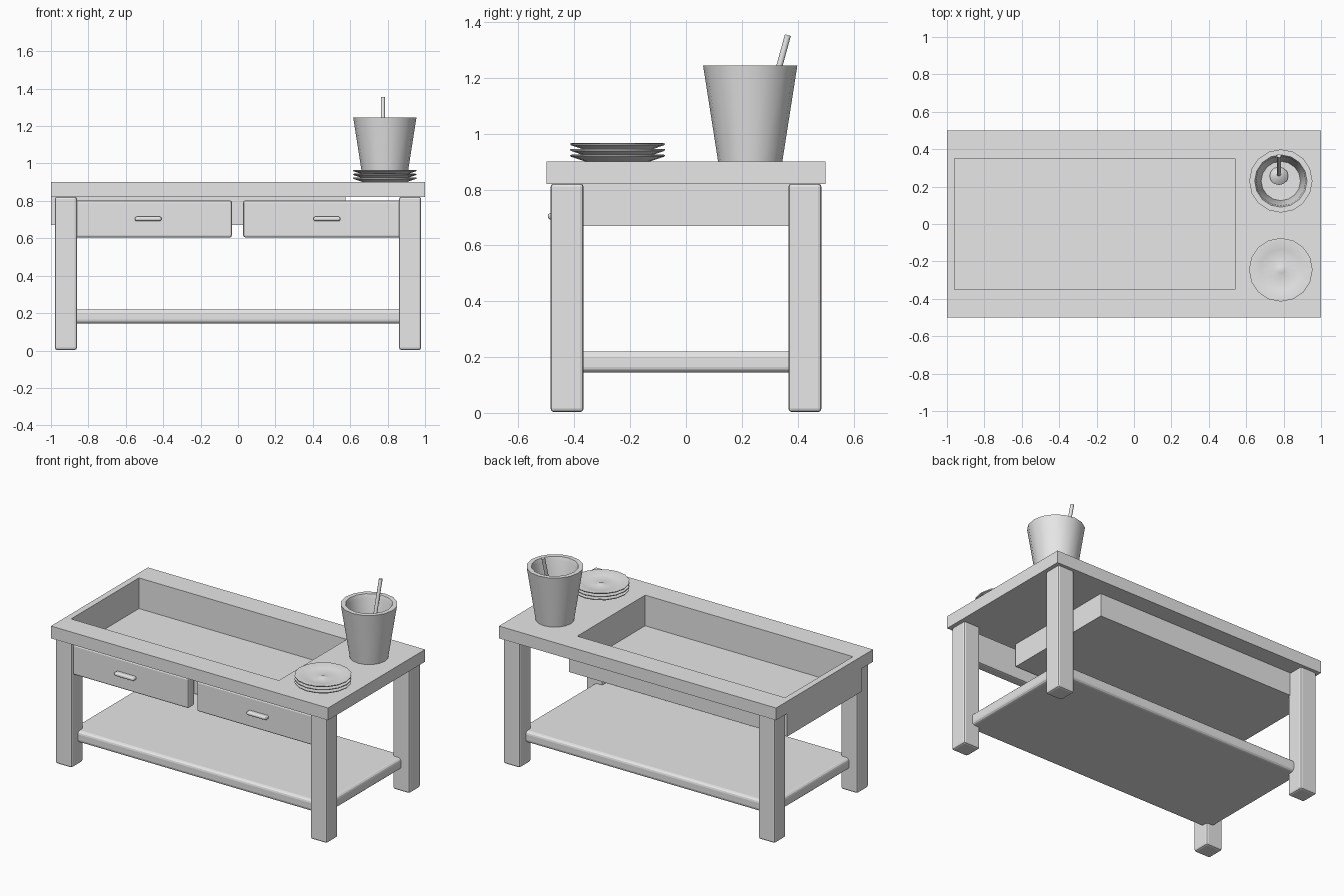
import bpy, bmesh, math
from mathutils import Vector

if "Cube" in bpy.data.objects:
    bpy.data.objects.remove(bpy.data.objects["Cube"])

grey = bpy.data.materials.new("plain grey")
grey.diffuse_color = (0.8, 0.8, 0.8, 1)
grey.use_nodes = True
grey.node_tree.nodes["Principled BSDF"].inputs["Base Color"].default_value = grey.diffuse_color


def finish(name, bm, bevel=0, segments=2, smooth=False):
    bmesh.ops.recalc_face_normals(bm, faces=bm.faces)
    me = bpy.data.meshes.new(name)
    bm.to_mesh(me)
    bm.free()
    ob = bpy.data.objects.new(name, me)
    bpy.context.collection.objects.link(ob)
    me.materials.append(grey)
    if bevel:
        mod = ob.modifiers.new("soft edges", 'BEVEL')
        mod.width, mod.segments = bevel, segments
    if smooth:
        bpy.ops.object.select_all(action='DESELECT')
        ob.select_set(True)
        bpy.context.view_layer.objects.active = ob
        bpy.ops.object.shade_smooth_by_angle(angle=math.radians(40))
    return ob


def box(name, lo, hi, bevel=0, segments=2):
    bm = bmesh.new()
    bmesh.ops.create_cube(bm, size=1)
    for v in bm.verts:
        v.co = [(a + b) / 2 + c * (b - a) for a, b, c in zip(lo, hi, v.co)]
    return finish(name, bm, bevel, segments)


def rect(bm, x0, x1, y0, y1, z):
    return [bm.verts.new(p) for p in ((x0, y0, z), (x1, y0, z), (x1, y1, z), (x0, y1, z))]


def bridge(bm, a, b):
    for i in range(len(a)):
        j = (i + 1) % len(a)
        bm.faces.new((a[i], a[j], b[j], b[i]))


def lathe(name, profile, origin, axis=(0, 0, 1), sides=16):
    """Revolve (radius, height) points about an axis; ends at radius 0 close."""
    bm = bmesh.new()
    verts = [bm.verts.new((r, 0, h)) for r, h in profile]
    edges = [bm.edges.new(p) for p in zip(verts, verts[1:])]
    bmesh.ops.spin(bm, geom=verts + edges, cent=(0, 0, 0), axis=(0, 0, 1),
                   angle=2 * math.pi, steps=sides, use_merge=True)
    bmesh.ops.remove_doubles(bm, verts=bm.verts, dist=1e-5)
    bmesh.ops.dissolve_degenerate(bm, edges=bm.edges, dist=1e-5)
    ob = finish(name, bm, smooth=True)
    ob.rotation_euler = Vector(axis).to_track_quat('Z', 'Y').to_euler()
    ob.location = origin
    return ob


# Tabletop with a rectangular opening
HOLE = (-0.96, 0.54, -0.35, 0.35)
bm = bmesh.new()
rings = [rect(bm, -1, 1, -0.5, 0.5, 0.82), rect(bm, -1, 1, -0.5, 0.5, 0.9),
         rect(bm, *HOLE, 0.9), rect(bm, *HOLE, 0.82)]
for a, b in zip(rings, rings[1:] + rings[:1]):
    bridge(bm, a, b)
finish("tabletop", bm)

# Open basin sunk in the tabletop
bm = bmesh.new()
OUTER = (-1, 0.575, -0.385, 0.385)
rings = [rect(bm, *OUTER, 0.67), rect(bm, *OUTER, 0.9),
         rect(bm, *HOLE, 0.9), rect(bm, *HOLE, 0.70)]
for a, b in zip(rings, rings[1:]):
    bridge(bm, a, b)
bm.faces.new(rings[0])
bm.faces.new(rings[-1])
finish("basin", bm)

# Legs and lower shelf
for sx, side in ((-1, "left"), (1, "right")):
    for sy, end in ((-1, "front"), (1, "back")):
        cx, cy = sx * 0.92, sy * 0.426
        box(f"{end}_{side}_leg", (cx - 0.059, cy - 0.059, 0.003),
            (cx + 0.059, cy + 0.059, 0.822), 0.012)
box("shelf", (-0.92, -0.42, 0.145), (0.92, 0.42, 0.22), 0.02, 3)

# Drawer fronts with rounded pulls
for cx, side in ((-0.48, "left"), (0.475, "right")):
    box(f"{side}_drawer_front", (cx - 0.447, -0.465, 0.605), (cx + 0.447, -0.40, 0.802), 0.01)
    box(f"{side}_drawer_pull", (cx - 0.072, -0.495, 0.692), (cx + 0.072, -0.455, 0.716), 0.011, 3)

# Stack of three shallow plates
for i in range(3):
    lathe(f"plate_{i + 1}", [(0, 0), (0.115, 0), (0.168, 0.018), (0.17, 0.024), (0.162, 0.025),
                             (0.11, 0.013), (0.03, 0.006), (0.018, 0.011), (0, 0.011)],
          (0.785, -0.245, 0.9 + i * 0.0205))

# Tapered pot with a thick wall
lathe("pot", [(0, 0), (0.115, 0), (0.165, 0.32), (0.169, 0.345), (0.14, 0.345),
              (0.132, 0.32), (0.105, 0.04), (0, 0.035)], (0.785, 0.23, 0.9))

# Leaning stirrer with a rounded foot
base, tip = Vector((0.775, 0.25, 0.935)), Vector((0.775, 0.365, 1.353))
length = (tip - base).length
lathe("stirrer", [(0, 0), (0.04, 0.004), (0.05, 0.025), (0.03, 0.05), (0.011, 0.06),
                  (0.011, length), (0, length)], base, tip - base, 12)
